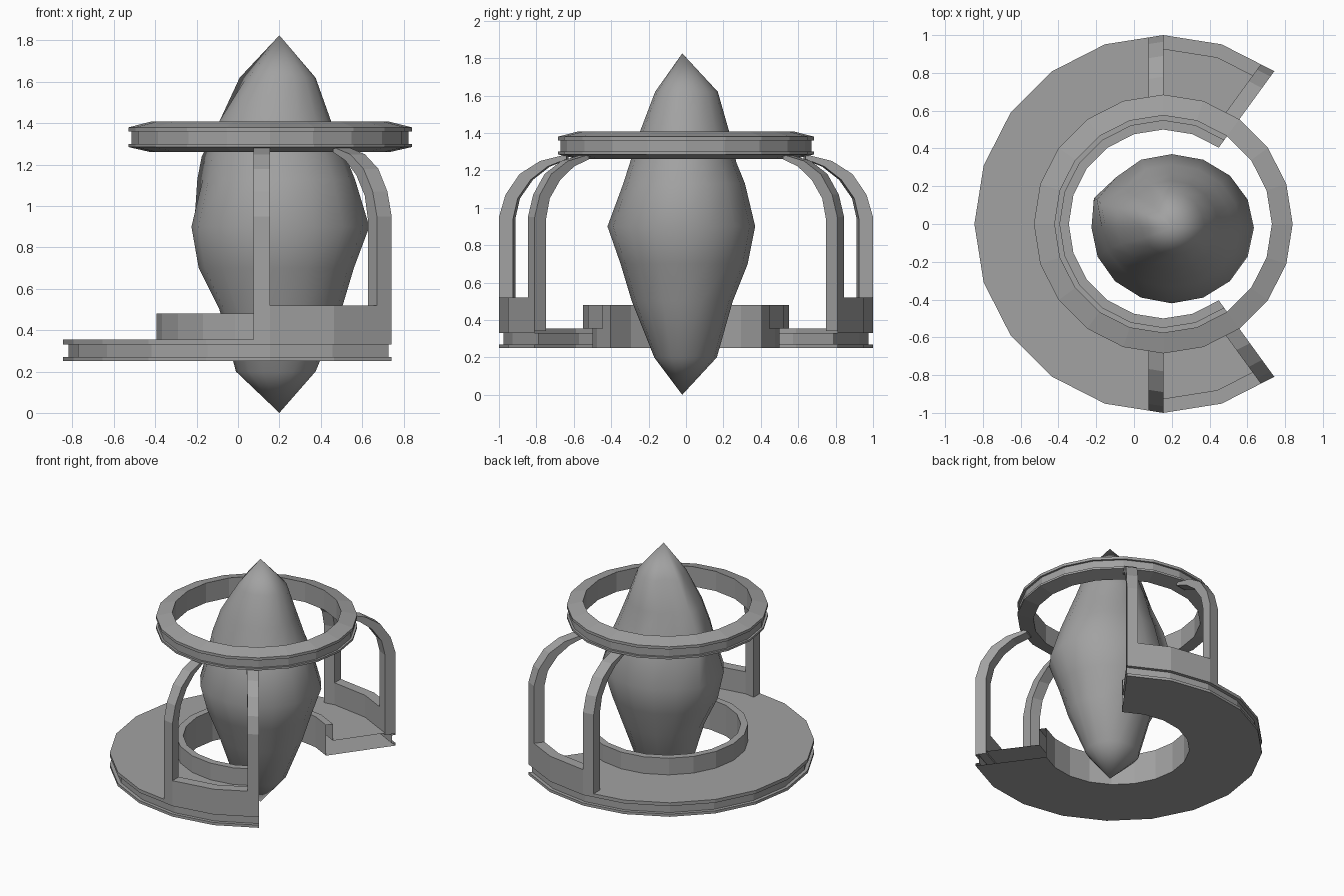
import bpy, bmesh
from math import radians, cos, sin
from mathutils import Vector

old = bpy.data.objects.get("Cube")
if old:
    bpy.data.objects.remove(old)

CENTRE = Vector((0.155, 0, 0))   # shared axis of the platform and hoop
STEP = 18                        # twenty-sided rounds

stone = bpy.data.materials.new("grey stone")
stone.use_nodes = True
GREY = (0.36, 0.36, 0.36, 1)
stone.diffuse_color = GREY
stone.node_tree.nodes["Principled BSDF"].inputs["Base Color"].default_value = GREY


def direction(angle):
    return Vector((cos(radians(angle)), sin(radians(angle)), 0))


def finish(bm, name, smooth=False):
    bmesh.ops.recalc_face_normals(bm, faces=bm.faces)
    mesh = bpy.data.meshes.new(name)
    bm.to_mesh(mesh)
    bm.free()
    mesh.materials.append(stone)
    for poly in mesh.polygons:
        poly.use_smooth = smooth
    obj = bpy.data.objects.new(name, mesh)
    bpy.context.collection.objects.link(obj)
    return obj


def loft(bm, rows, loop=False):
    """Join closed rows of points with quads; loop joins last to first."""
    rows = [[bm.verts.new(p) for p in row] for row in rows]
    pairs = list(zip(rows, rows[1:]))
    if loop:
        pairs.append((rows[-1], rows[0]))
    for a, b in pairs:
        for i in range(len(a)):
            j = (i + 1) % len(a)
            bm.faces.new((a[i], a[j], b[j], b[i]))
    return rows


def sweep(name, profile, angles, loop=False, caps=False, flip=1):
    bm = bmesh.new()
    rows = loft(bm, [[CENTRE + direction(a * flip) * r + Vector((0, 0, z))
                      for r, z in profile] for a in angles], loop)
    if caps:
        bm.faces.new(rows[0])
        bm.faces.new(rows[-1])
    return finish(bm, name)


# Platform: open-ended hollow shell with a grooved rim and raised inner wall
platform = [(0.5, 0.25), (1, 0.25), (1, 0.27), (0.975, 0.27), (0.975, 0.33),
            (1, 0.33), (1, 0.355), (0.55, 0.355), (0.55, 0.48), (0.5, 0.48)]
sweep("platform", platform, range(54, 307, STEP))

# Upper hoop with a grooved edge
hoop = [(0.575, 1.26), (0.685, 1.285), (0.685, 1.3), (0.67, 1.3), (0.67, 1.36),
        (0.685, 1.36), (0.685, 1.38), (0.575, 1.408)]
sweep("upper_hoop", hoop, range(0, 360, STEP), loop=True)

# Railing panels and curved posts, one set on each side
rail = [(0.925, 0.34), (1, 0.34), (1, 0.52), (0.925, 0.52)]
arch = [(1, 0.34), (1, 0.95), (0.965, 1.07), (0.89, 1.18), (0.78, 1.25),
        (0.64, 1.285), (0.64, 1.26), (0.74, 1.22), (0.83, 1.15),
        (0.9, 1.05), (0.925, 0.94), (0.925, 0.34)]


def post(name, angle, flip):
    bm = bmesh.new()
    across = direction((angle + 99) * flip) * 0.08
    base = [CENTRE + direction(angle * flip) * r + Vector((0, 0, z))
            for r, z in arch]
    rows = loft(bm, [base, [p + across for p in base]])
    for row in rows:
        bm.faces.new(row)
    finish(bm, name)


for side, flip in (("left", 1), ("right", -1)):
    where = "back" if flip > 0 else "front"
    sweep(where + "_railing", rail, (54, 72, 90), caps=True, flip=flip)
    post(where + "_end_post", 54, flip)
    post(where + "_middle_post", 90, flip)

# Floating rock: rings of height, x range, y range, ridge size
rings = [(0.2, -0.01, 0.375, -0.17, 0.165, 0),
         (0.5, -0.09, 0.5, -0.29, 0.25, 0),
         (0.7, -0.19, 0.56, -0.35, 0.33, 0.02),
         (0.9, -0.225, 0.635, -0.42, 0.37, 0.05),
         (1.13, -0.17, 0.565, -0.335, 0.315, 0.16),
         (1.24, -0.15, 0.52, -0.3, 0.27, 0.16),
         (1.41, -0.09, 0.45, -0.245, 0.23, 0.08),
         (1.62, 0.04, 0.375, -0.165, 0.17, 0.3)]
SIDES, RIDGE = 16, 7
AXIS = Vector((0.2, -0.02, 0))
bm = bmesh.new()
rows = []
for z, x0, x1, y0, y1, ridge in rings:
    row = []
    for i in range(SIDES):
        d = direction(i * 360 / SIDES)
        size = 1 + ridge if i == RIDGE else 1 - ridge / 2 if i == RIDGE - 1 else 1
        dx = d.x * (x1 - AXIS.x if d.x > 0 else AXIS.x - x0)
        dy = d.y * (y1 - AXIS.y if d.y > 0 else AXIS.y - y0)
        row.append(AXIS + Vector((dx, dy, 0)) * size + Vector((0, 0, z)))
    rows.append(row)
rows = loft(bm, rows)
for row, tip in ((rows[0], 0), (rows[-1], 1.825)):
    point = bm.verts.new(AXIS + Vector((0, 0, tip)))
    for i in range(SIDES):
        bm.faces.new((row[i], row[(i + 1) % SIDES], point))
finish(bm, "floating_rock", smooth=True)
